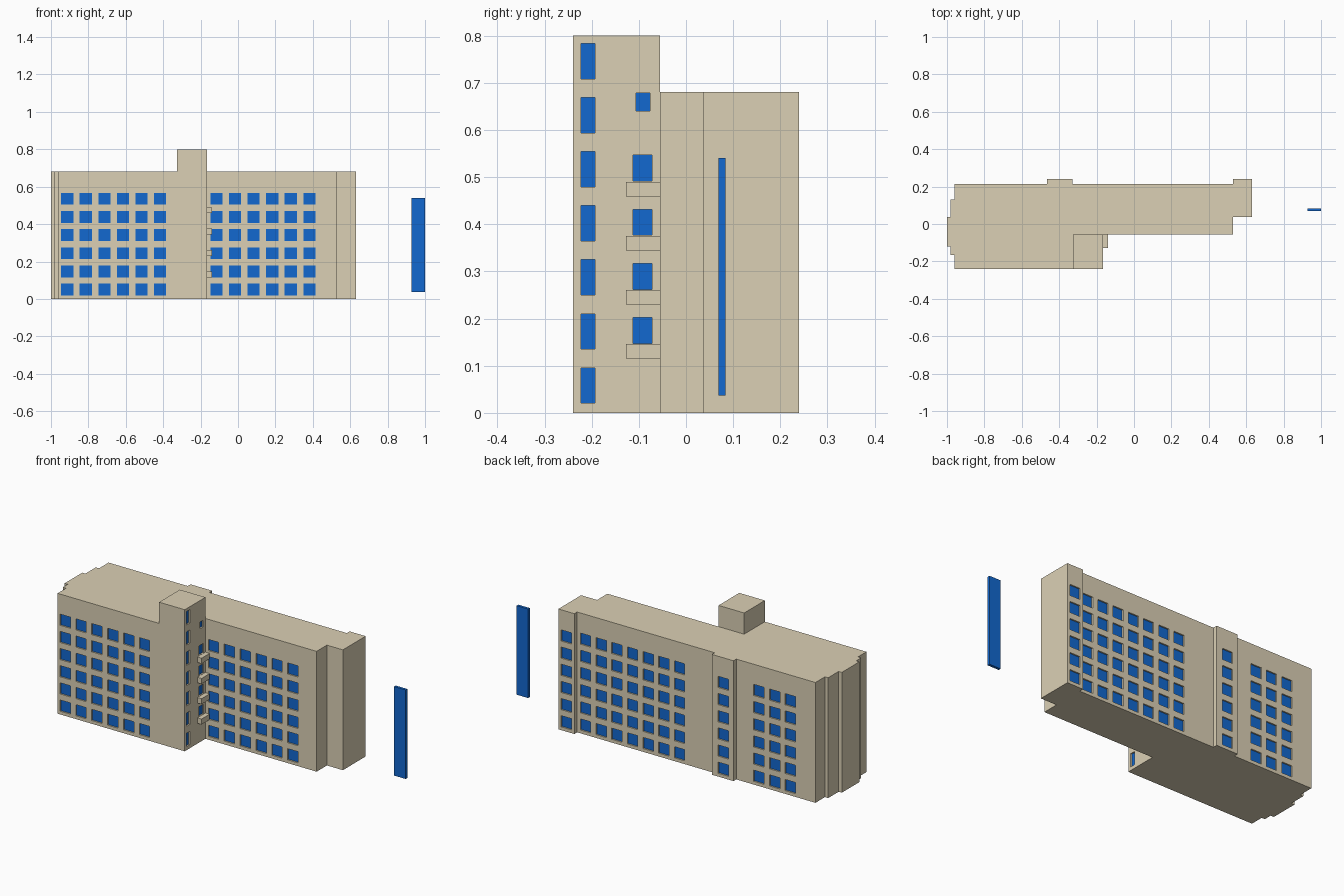
import bpy, bmesh
from mathutils import Vector

if "Cube" in bpy.data.objects:
    bpy.data.objects.remove(bpy.data.objects["Cube"])


def material(name, color):
    m = bpy.data.materials.new(name)
    m.diffuse_color = color
    m.use_nodes = True
    m.node_tree.nodes["Principled BSDF"].inputs["Base Color"].default_value = m.diffuse_color
    return m


WALL = material("wall_plaster", (0.71, 0.63, 0.46, 1))
BLUE = material("window_blue", (0.006, 0.14, 0.63, 1))


def add_box(bm, lo, hi):
    lo, hi = Vector(lo), Vector(hi)
    verts = bmesh.ops.create_cube(bm, size=1)["verts"]
    for v in verts:
        v.co = (lo + hi) / 2 + v.co * (hi - lo)


def finish(bm, name, mat):
    bmesh.ops.recalc_face_normals(bm, faces=bm.faces)
    me = bpy.data.meshes.new(name)
    bm.to_mesh(me)
    bm.free()
    me.materials.append(mat)
    ob = bpy.data.objects.new(name, me)
    bpy.context.collection.objects.link(ob)
    return ob


def box(name, lo, hi, mat):
    bm = bmesh.new()
    add_box(bm, lo, hi)
    return finish(bm, name, mat)


H = 0.68
TX, TY0, TY1 = -0.165, -0.24, -0.055   # tower right wall and its depth

# Main block: stepped plan outline extruded to roof height
plan = [(-0.96, -0.24), (TX, TY0), (TX, TY1), (0.53, TY1), (0.53, 0.037),
        (0.63, 0.037), (0.63, 0.24), (0.53, 0.24), (0.53, 0.215),
        (-0.33, 0.215), (-0.33, 0.24), (-0.465, 0.24), (-0.465, 0.215),
        (-0.96, 0.215), (-0.96, 0.13), (-0.98, 0.13), (-0.98, 0.037),
        (-1.0, 0.037), (-1.0, -0.12), (-0.98, -0.12), (-0.98, -0.165),
        (-0.96, -0.165)]
bm = bmesh.new()
face = bm.faces.new([bm.verts.new((x, y, 0)) for x, y in plan])
ext = bmesh.ops.extrude_face_region(bm, geom=[face])["geom"]
bmesh.ops.translate(bm, vec=(0, 0, H),
                    verts=[v for v in ext if isinstance(v, bmesh.types.BMVert)])
body = finish(bm, "main_block", WALL)

# Stair tower top above the roof
tower = box("tower_top", (-0.325, TY0, H), (TX, TY1, 0.80), WALL)

# Window openings: (axis, wall position, outward sign, centre, z, width, height)
openings = []
rows = [0.05 + 0.097 * r for r in range(6)]


def window_grid(wall_y, sign, first_x, pitch, count):
    for c in range(count):
        for z in rows:
            openings.append(("y", wall_y, sign, first_x + c * pitch, z, 0.065, 0.063))


window_grid(TY0, -1, -0.913, 0.0993, 6)     # front left wing
window_grid(TY1, -1, -0.115, 0.0993, 6)     # front right wing
window_grid(0.24, 1, 0.58, 0, 1)            # back end pavilion
window_grid(0.215, 1, -0.11, 0.098, 7)      # back long wall
window_grid(0.24, 1, -0.40, 0, 1)           # back projection
window_grid(0.215, 1, -0.803, 0.0985, 3)    # back short wall
for r in range(7):                          # tower slit windows
    openings.append(("x", TX, 1, -0.208, 0.058 + 0.1146 * r, 0.03, 0.075))
for r in range(4):                          # balcony windows
    openings.append(("x", TX, 1, -0.092, 0.175 + 0.1146 * r, 0.04, 0.055))
openings.append(("x", TX, 1, -0.091, 0.659, 0.029, 0.038))

# Recess cutter and glass panes share the same openings
DEPTH = 0.012


def opening_boxes(name, inner, outer, mat):
    bm = bmesh.new()
    for axis, wall, sign, c, z, w, h in openings:
        a, b = sorted((wall + sign * inner, wall + sign * outer))
        z0, z1 = z - h / 2, z + h / 2
        if axis == "y":
            add_box(bm, (c - w / 2, a, z0), (c + w / 2, b, z1))
        else:
            add_box(bm, (a, c - w / 2, z0), (b, c + w / 2, z1))
    return finish(bm, name, mat)


cutter = opening_boxes("window_cutter", -DEPTH, 0.01, WALL)
cutter.hide_render = True
cutter.hide_viewport = True
cutter.display_type = 'WIRE'
for ob in (body, tower):
    mod = ob.modifiers.new("window_recesses", 'BOOLEAN')
    mod.operation = 'DIFFERENCE'
    mod.solver = 'EXACT'
    mod.object = cutter
opening_boxes("window_panes", -DEPTH, -DEPTH + 0.004, BLUE)

# Balconies in the corner beside the tower
for r in range(4):
    z = 0.115 + 0.1146 * r
    box(f"balcony_{r + 1}", (TX, -0.127, z), (-0.139, TY1, z + 0.031), WALL)

# Free-standing tall blue panel
box("blue_panel", (0.928, 0.069, 0.037), (1.0, 0.084, 0.54), BLUE)
